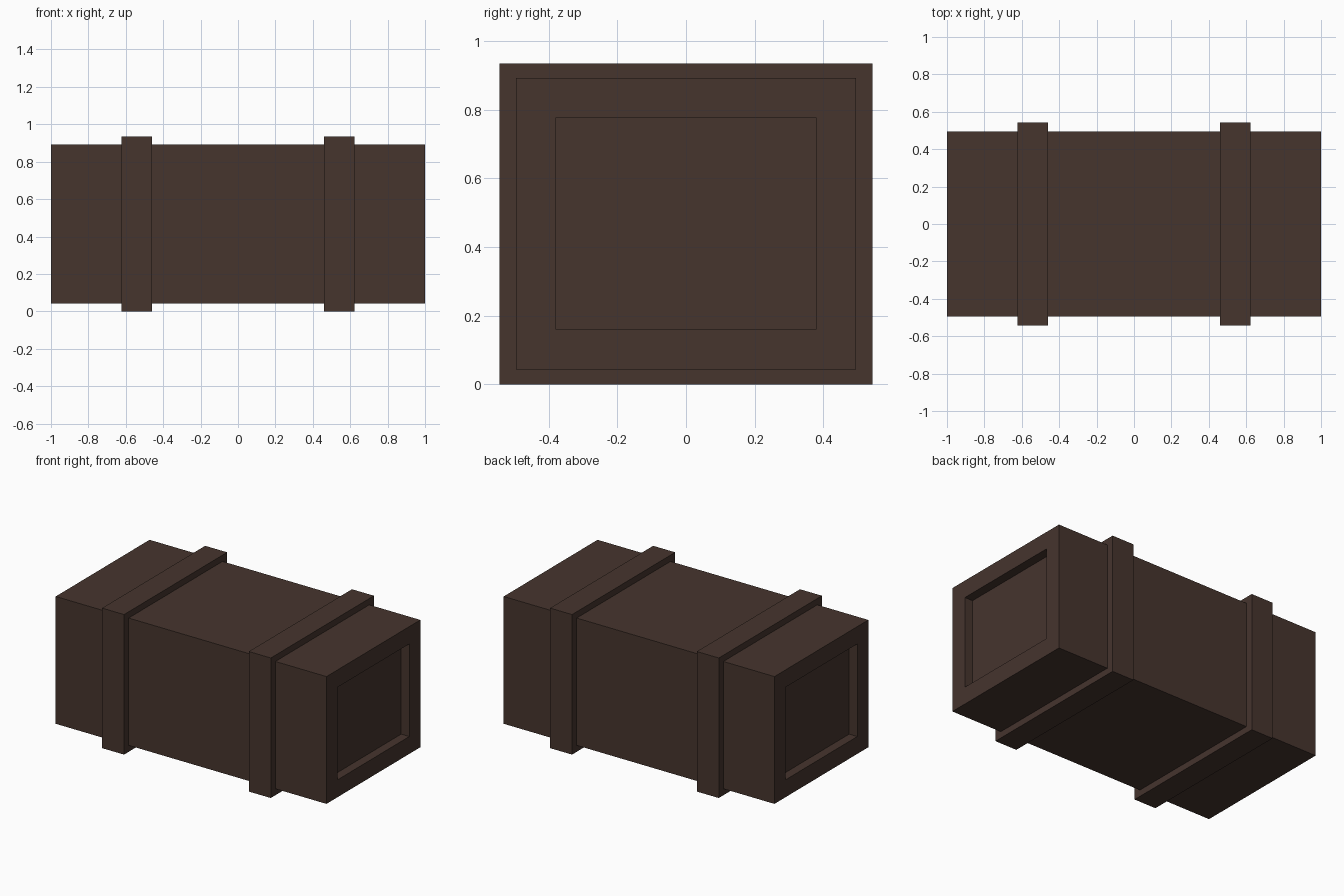
import bpy, bmesh
from mathutils import Matrix, Vector

if "Cube" in bpy.data.objects:
    bpy.data.objects.remove(bpy.data.objects["Cube"])

wood = bpy.data.materials.new("dark_brown_wood")
wood.diffuse_color = (0.061, 0.035, 0.027, 1)
wood.use_nodes = True
wood.node_tree.nodes["Principled BSDF"].inputs["Base Color"].default_value = wood.diffuse_color


def box(name, lo, hi, edit=None):
    """Axis-aligned box from two corners, with an optional bmesh edit."""
    lo, hi = Vector(lo), Vector(hi)
    bm = bmesh.new()
    bmesh.ops.create_cube(bm, size=1, matrix=Matrix.Translation((lo + hi) / 2)
                          @ Matrix.Diagonal((*(hi - lo), 1)))
    if edit:
        edit(bm)
    mesh = bpy.data.meshes.new(name)
    bm.to_mesh(mesh)
    bm.free()
    mesh.materials.append(wood)
    obj = bpy.data.objects.new(name, mesh)
    bpy.context.collection.objects.link(obj)
    return obj


def recess_ends(bm):
    """Inset both end faces and push the panels inwards."""
    bm.normal_update()
    for face in [f for f in bm.faces if abs(f.normal.x) > 0.9]:
        inward = -face.normal.copy()
        bmesh.ops.inset_region(bm, faces=[face], thickness=0.116, use_even_offset=True)
        ring = bmesh.ops.extrude_discrete_faces(bm, faces=[face])["faces"]
        bmesh.ops.translate(bm, verts=ring[0].verts[:], vec=inward * 0.06)


# Crate body with recessed end panels
box("crate_body", (-1, -0.495, 0.043), (1, 0.495, 0.893), recess_ends)

# Two raised bands around the body
for side, x in (("left", -0.542), ("right", 0.542)):
    box(side + "_band", (x - 0.081, -0.544, 0), (x + 0.081, 0.544, 0.935))
